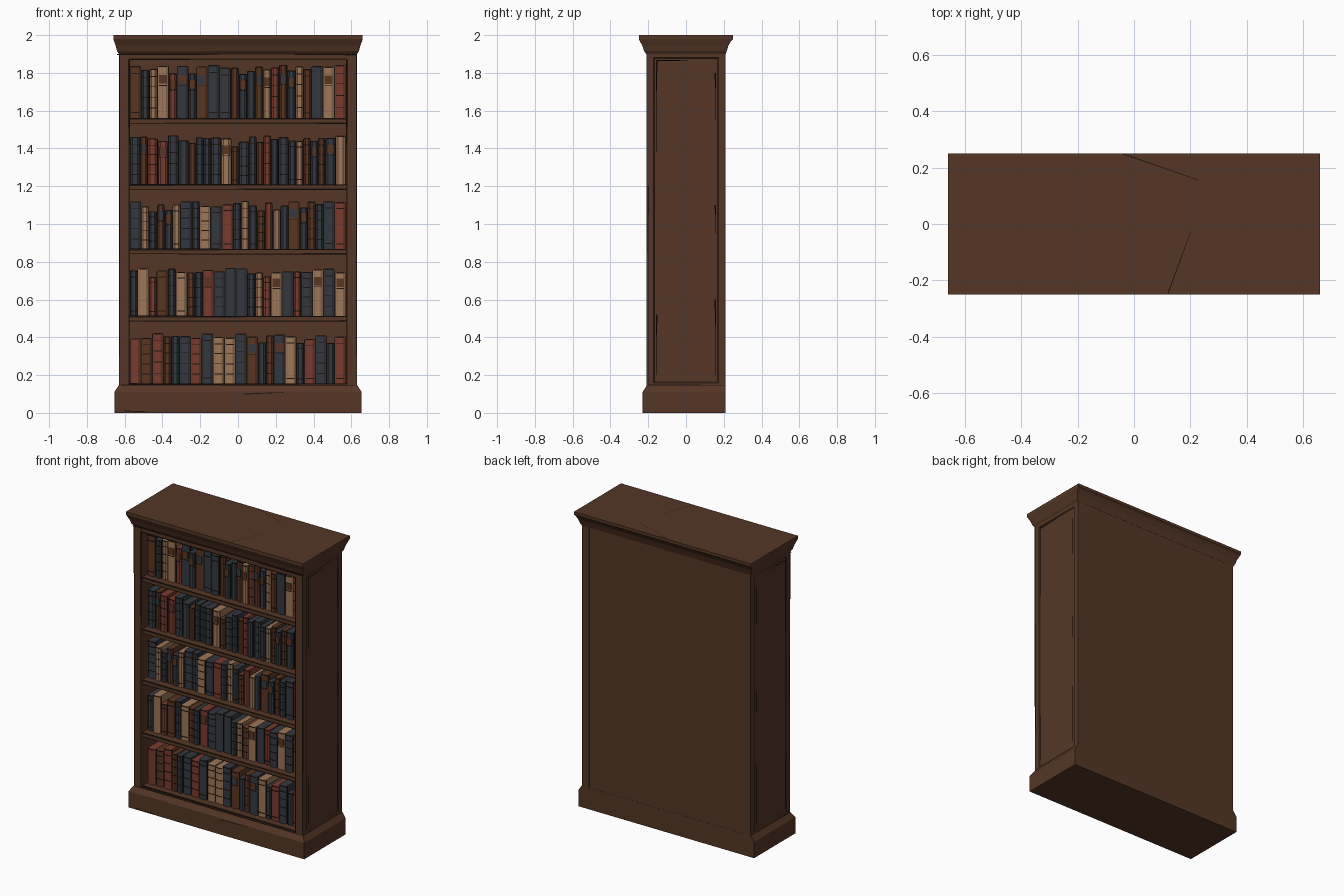
import bpy, bmesh, random
from mathutils import Vector

random.seed(4)
cube = bpy.data.objects.get("Cube")
if cube:
    bpy.data.objects.remove(cube)


def material(name, colour):
    m = bpy.data.materials.new(name)
    m.use_nodes = True
    m.diffuse_color = (*colour, 1)
    m.node_tree.nodes["Principled BSDF"].inputs["Base Color"].default_value = (*colour, 1)
    return m


WOOD = material("walnut wood", (0.09, 0.037, 0.019))
INK = material("dark ink line", (0.011, 0.006, 0.004))
COVERS = {
    "r": material("red leather", (0.19, 0.043, 0.027)),
    "s": material("slate cloth", (0.033, 0.040, 0.050)),
    "t": material("tan leather", (0.34, 0.18, 0.095)),
    "b": material("brown leather", (0.10, 0.036, 0.015)),
}
BOOK_MATS = [INK] + list(COVERS.values())
SLOT = {key: i + 1 for i, key in enumerate(COVERS)}


def finish(name, bm, mats):
    bmesh.ops.recalc_face_normals(bm, faces=bm.faces)
    me = bpy.data.meshes.new(name)
    bm.to_mesh(me)
    bm.free()
    for m in mats:
        me.materials.append(m)
    ob = bpy.data.objects.new(name, me)
    bpy.context.collection.objects.link(ob)
    return ob


def prism(bm, outline, z0, z1, slot=0):
    """Extrude an xy outline from z0 to z1."""
    loops = [[bm.verts.new((x, y, z)) for x, y in outline] for z in (z0, z1)]
    faces = [bm.faces.new(loops[0]), bm.faces.new(loops[1])]
    n = len(outline)
    for i in range(n):
        j = (i + 1) % n
        faces.append(bm.faces.new((loops[0][i], loops[0][j], loops[1][j], loops[1][i])))
    for f in faces:
        f.material_index = slot


def block(bm, x0, x1, y0, y1, z0, z1, slot=0):
    prism(bm, [(x0, y0), (x1, y0), (x1, y1), (x0, y1)], z0, z1, slot)


def box(name, *size):
    bm = bmesh.new()
    block(bm, *size)
    return finish(name, bm, [WOOD])


def loft(name, rings):
    """Stack of rectangles (half width, front y, back y, z)."""
    bm = bmesh.new()
    loops = [[bm.verts.new(p) for p in ((-w, f, z), (w, f, z), (w, b, z), (-w, b, z))]
             for w, f, b, z in rings]
    bm.faces.new(loops[0])
    bm.faces.new(loops[-1])
    for lo, hi in zip(loops, loops[1:]):
        for i in range(4):
            j = (i + 1) % 4
            bm.faces.new((lo[i], lo[j], hi[j], hi[i]))
    return finish(name, bm, [WOOD])


# Plinth and crown moulding
loft("plinth", [(0.655, -0.23, 0.21, 0), (0.655, -0.23, 0.21, 0.11), (0.632, -0.208, 0.21, 0.145)])
loft("crown", [(0.63, -0.21, 0.21, 1.9), (0.64, -0.222, 0.215, 1.915), (0.648, -0.232, 0.225, 1.945),
               (0.657, -0.245, 0.24, 1.97), (0.66, -0.25, 0.25, 1.98), (0.66, -0.25, 0.25, 2.0)])

# Carcass: sides with a shallow inset panel, back, rail and shelves
for side, label in ((-1, "right"), (1, "left")):
    bm = bmesh.new()
    block(bm, *sorted((side * 0.575, side * 0.63)), -0.21, 0.21, 0.12, 1.92)
    bmesh.ops.recalc_face_normals(bm, faces=bm.faces)
    outer = [f for f in bm.faces if f.normal.x * side > 0.9]
    bmesh.ops.inset_region(bm, faces=outer, thickness=0.055, depth=0)
    bmesh.ops.inset_region(bm, faces=outer, thickness=0.006, depth=-0.006)
    finish(label + "_side", bm, [WOOD])
box("back_panel", -0.58, 0.58, 0.15, 0.209, 0.12, 1.92)
box("top_rail", -0.576, 0.576, -0.209, 0.16, 1.87, 1.92)
SHELF_TOPS = [1.56, 1.21, 0.868, 0.513, 0.155]
for i, z in enumerate(SHELF_TOPS):
    box("shelf_%d" % (i + 1), -0.576, 0.576, -0.195, 0.16, z - 0.028, z)

# Books: one letter per cover colour, capitals are wide volumes
ROWS = ["BstTrSsBSSbssbtrbstbSTR", "SbRRSSbssSTbSsbrsSstbsbST", "StsbstSsTSRstsbrtsBsbsSR",
        "sTrBsTbsRSSSstrTSrSTST", "RBRbsSRSTTSBsbSTsRSsR"]
TALLEST = [0.285, 0.26, 0.255, 0.255, 0.27]
SPINE = -0.15


def add_book(bm, x0, x1, z, height, key):
    slot = SLOT[key]
    y = SPINE + random.uniform(-0.006, 0.006)
    gap, w = 0.003, x1 - x0
    a, b = x0 + gap, x1 - gap
    # Rounded spine outline
    prism(bm, [(a, y + 0.008), (a + w * 0.2, y), (b - w * 0.2, y), (b, y + 0.008), (b, 0.07), (a, 0.07)],
          z, z + height, slot)
    # Dark joint beside the cover
    block(bm, x0, x1, y + 0.012, y + 0.016, z, z + height - 0.004)
    # Raised bands and labels
    style = random.choice(["bands", "bands", "label", "caps", "plain"])
    l, r = a + w * 0.1, b - w * 0.1

    def strip(at, tall, colour):
        block(bm, l, r, y - 0.002, y + 0.004, z + height * at, z + height * at + tall, colour)

    if style == "bands":
        for at in (0.2, 0.42, 0.64, 0.84):
            strip(at, 0.004, 0)
    elif style == "label":
        strip(0.66, 0.045, SLOT["s"] if key == "b" else SLOT["b"])
        strip(0.62, 0.004, 0)
    elif style == "caps":
        strip(0.1, 0.005, 0)
        strip(0.85, 0.005, 0)
    strip(0.975, 0.005, 0)


for i, (row, z, tall) in enumerate(zip(ROWS, SHELF_TOPS, TALLEST)):
    bm = bmesh.new()
    widths = [1.3 if c.isupper() else 0.92 for c in row]
    unit = 1.144 / sum(widths)
    x = -0.573
    for c, w in zip(row, widths):
        height = tall - random.uniform(0, 0.035 if c.isupper() else 0.06)
        add_book(bm, x, x + w * unit, z, height, c.lower())
        x += w * unit
    finish("books_row_%d" % (i + 1), bm, BOOK_MATS)

# Inked edge lines, as tapered plates just above the surface
ink = bmesh.new()


def line(p, q, normal, width=0.006):
    p, q, n = Vector(p), Vector(q), Vector(normal)
    across = (q - p).cross(n).normalized() * width / 2
    lift = n * 0.002
    ink.faces.new([ink.verts.new(v + lift) for v in (p - across, p + across, q + across * 0.5, q - across * 0.5)])


FRONT, UP = (0, -1, 0), (0, 0, 1)
for s in (-1, 1):
    line((s * 0.577, -0.21, 1.87), (s * 0.577, -0.21, 0.15), FRONT, 0.009)
    line((s * 0.627, -0.21, 1.9), (s * 0.627, -0.21, 0.3), FRONT, 0.005)
    out = (s, 0, 0)
    line((s * 0.63, -0.155, 1.865), (s * 0.63, -0.155, 1.38), out)
    line((s * 0.63, -0.155, 1.865), (s * 0.63, 0.01, 1.865), out)
    line((s * 0.63, 0.155, 1.8), (s * 0.63, 0.155, 1.55), out)
    line((s * 0.63, 0.155, 1.1), (s * 0.63, 0.155, 0.95), out)
    line((s * 0.63, 0.155, 0.6), (s * 0.63, 0.155, 0.2), out)
    line((s * 0.63, -0.155, 0.52), (s * 0.63, -0.155, 0.2), out)
    line((s * 0.63, -0.2, 1.2), (s * 0.63, -0.2, 0.15), out)
    line((s * 0.632, -0.2, 0.147), (s * 0.632, 0.2, 0.147), out)
line((-0.575, -0.209, 1.873), (0.575, -0.209, 1.873), FRONT, 0.008)
line((0.63, -0.21, 1.897), (0.3, -0.21, 1.897), FRONT, 0.008)
line((-0.64, -0.21, 1.897), (-0.1, -0.21, 1.897), FRONT)
line((-0.62, -0.21, 0.147), (0.62, -0.21, 0.147), FRONT, 0.005)
line((0.03, -0.23, 0.1), (0.24, -0.23, 0.108), FRONT)
line((-0.6, -0.23, 0.01), (-0.47, -0.23, 0.006), FRONT)
for z in SHELF_TOPS:
    line((-0.572, -0.195, z - 0.003), (0.572, -0.195, z - 0.003), FRONT, 0.01)
    line((0.572, -0.195, z - 0.026), (-0.572, -0.195, z - 0.026), FRONT, 0.007)
line((0.12, -0.247, 1.999), (0.2, -0.03, 1.999), UP, 0.004)
line((-0.04, 0.249, 1.999), (0.23, 0.155, 1.999), UP, 0.004)
finish("ink_lines", ink, [INK])
